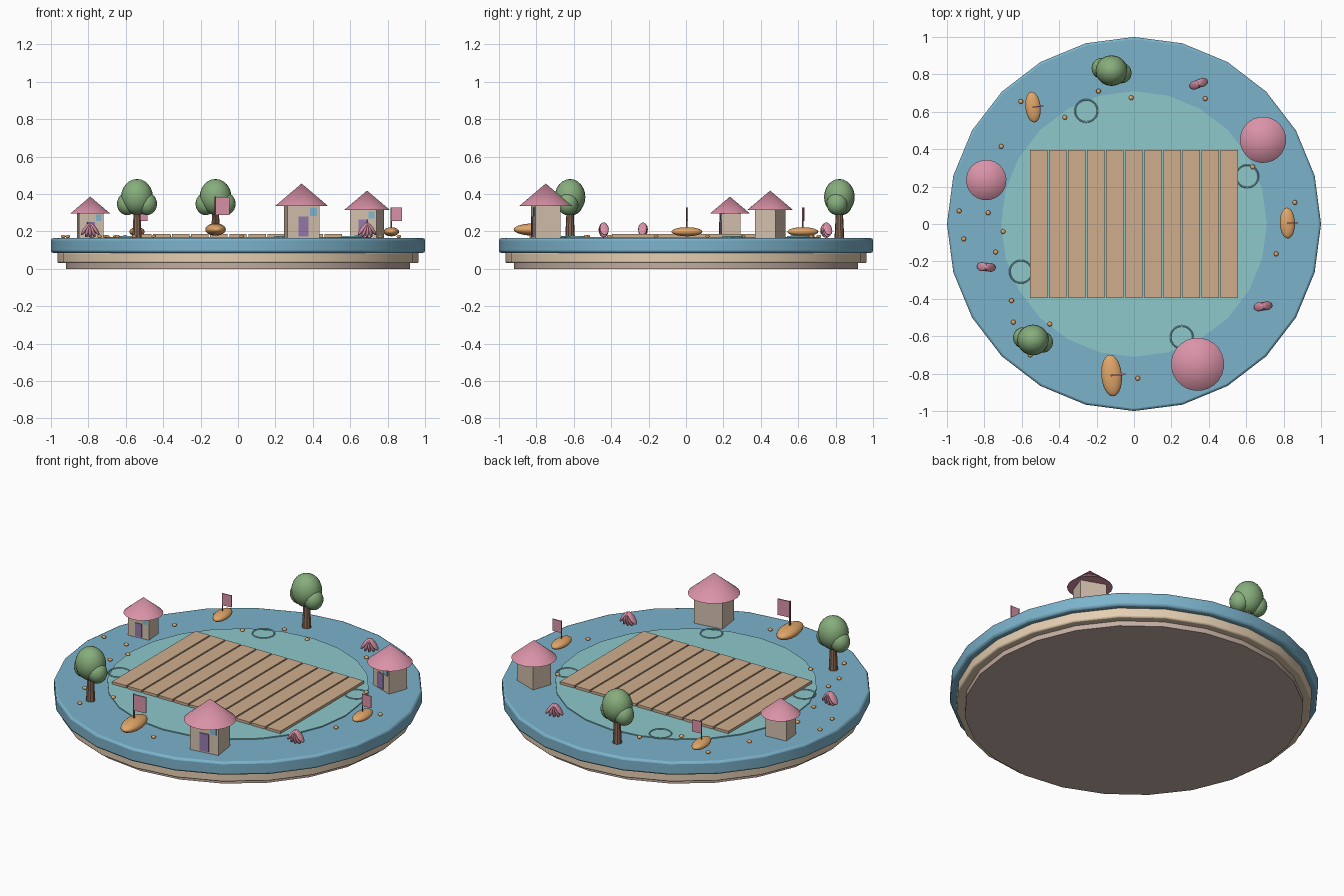
import bpy
from math import radians, sin, cos
from mathutils import Matrix, Vector

if "Cube" in bpy.data.objects:
    bpy.data.objects.remove(bpy.data.objects["Cube"])

G = 0.164  # top of the island rim


def mat(name, r, g, b):
    m = bpy.data.materials.new(name)
    m.diffuse_color = (r, g, b, 1)
    m.use_nodes = True
    m.node_tree.nodes["Principled BSDF"].inputs["Base Color"].default_value = m.diffuse_color
    return m


BLUE = mat("blue", 0.20, 0.45, 0.60)
TEAL = mat("teal", 0.27, 0.58, 0.60)
SAND = mat("sand", 0.78, 0.62, 0.44)
BASE = mat("base", 0.55, 0.42, 0.36)
WOOD = mat("wood", 0.62, 0.42, 0.27)
WALL = mat("wall", 0.66, 0.53, 0.42)
PINK = mat("pink", 0.70, 0.29, 0.39)
DOOR = mat("purple", 0.30, 0.20, 0.42)
GLASS = mat("glass", 0.22, 0.48, 0.65)
TRUNK = mat("trunk", 0.25, 0.14, 0.09)
LEAF = mat("leaf", 0.24, 0.42, 0.20)
ORANGE = mat("orange", 0.75, 0.38, 0.14)


def finish(name, m, smooth=True, frame=None):
    o = bpy.context.object
    o.name = name
    o.data.materials.append(m)
    if smooth:
        bpy.ops.object.shade_smooth_by_angle(angle=radians(35))
    if frame is not None:
        o.matrix_world = frame @ o.matrix_basis
    return o


def bevel(o, w, seg=2):
    b = o.modifiers.new("bevel", "BEVEL")
    b.width, b.segments = w, seg


def frustum(name, m, r1, r2, z0, z1, sides=24, frame=None, xy=(0, 0)):
    bpy.ops.mesh.primitive_cone_add(vertices=sides, radius1=r1, radius2=r2, depth=z1 - z0,
                                    location=(*xy, (z0 + z1) / 2))
    return finish(name, m, frame=frame)


def box(name, m, size, loc, frame=None):
    bpy.ops.mesh.primitive_cube_add(size=1, location=loc)
    bpy.context.object.scale = size
    return finish(name, m, False, frame)


def ball(name, m, radii, loc, frame=None, ry=0, seg=20, rings=12):
    bpy.ops.mesh.primitive_uv_sphere_add(segments=seg, ring_count=rings, radius=1,
                                         location=loc, rotation=(0, ry, 0))
    bpy.context.object.scale = radii
    return finish(name, m, frame=frame)


def place(x, y, deg=0, s=1):
    return (Matrix.Translation((x, y, G)) @ Matrix.Rotation(radians(deg), 4, "Z")
            @ Matrix.Scale(s, 4))


# Layered round base
frustum("base_layer", BASE, 0.92, 0.92, 0, 0.03)
bevel(frustum("sand_layer", SAND, 0.965, 0.965, 0.03, 0.09), 0.008)
bevel(frustum("water_rim", BLUE, 1, 1, 0.085, G), 0.012)
frustum("lagoon", TEAL, 0.71, 0.71, 0.15, G + 0.006)

# Plank deck
for i in range(11):
    box("deck_plank", WOOD, (0.093, 0.79, 0.018), ((i - 5) * 0.102, 0, 0.176))

# Ripple rings
for x, y in ((-0.255, 0.605), (0.605, 0.255), (-0.605, -0.255), (0.255, -0.605)):
    bpy.ops.mesh.primitive_torus_add(major_radius=0.06, minor_radius=0.004, major_segments=28,
                                     minor_segments=6, location=(x, y, G + 0.007))
    finish("ripple_ring", TEAL)

# Huts
for x, y, deg, s in ((0.34, -0.75, 8, 1), (0.69, 0.45, -20, 0.87), (-0.79, 0.235, 5, 0.76)):
    f = place(x, y, deg, s)
    box("hut_wall", WALL, (0.172, 0.135, 0.19), (0, 0, 0.095), f)
    frustum("hut_roof", PINK, 0.142, 0, 0.172, 0.292, 24, f)
    box("hut_door", DOOR, (0.055, 0.012, 0.105), (0, -0.068, 0.062), f)
    box("hut_window", GLASS, (0.038, 0.01, 0.045), (0.055, -0.068, 0.142), f)

# Trees
for x, y in ((-0.54, -0.62), (-0.12, 0.82)):
    f = place(x, y)
    frustum("tree_trunk", TRUNK, 0.026, 0.018, 0, 0.16, 10, f)
    ball("tree_crown", LEAF, (0.085, 0.082, 0.096), (0, 0, 0.22), f)
    for d in (-1, 1):
        ball("crown_lobe", LEAF, (0.054, 0.056, 0.06), (d * 0.053, d * -0.012, 0.183), f)

# Boats with a flag
for x, y, deg, s in ((-0.12, -0.81, 5, 1), (0.82, 0.005, 2, 0.74), (-0.54, 0.625, 6, 0.74)):
    f = place(x, y, deg, s)
    ball("boat_hull", ORANGE, (0.055, 0.112, 0.033), (0, 0, 0.046), f)
    frustum("boat_mast", TRUNK, 0.005, 0.005, 0.04, 0.222, 8, f)
    box("boat_flag", PINK, (0.075, 0.008, 0.095), (0.038, 0, 0.172), f)

# Fan shells
for x, y, deg in ((0.345, 0.75, 20), (-0.79, -0.23, -5), (0.69, -0.44, 8)):
    f = place(x, y, deg)
    for k in range(-2, 3):
        a = radians(18 * k)
        ball("shell_rib", PINK, (0.011, 0.024, 0.041),
             (-0.041 * sin(a), 0, 0.083 - 0.041 * cos(a)), f, ry=a, seg=12, rings=8)

# Scattered pebbles
PEBBLES = ((-.19, .71), (-.015, .675), (-.37, .57), (-.605, .655), (-.71, .415), (.38, .67),
           (.635, .305), (.86, .115), (-.935, .07), (-.78, .06), (-.91, -.08), (-.70, -.04),
           (-.74, -.15), (-.655, -.41), (-.645, -.525), (-.45, -.535), (-.555, -.7),
           (.02, -.825), (.76, -.16))
for x, y in PEBBLES:
    ball("pebble", ORANGE, (0.013, 0.013, 0.009), (x, y, G + 0.009), seg=10, rings=6)
